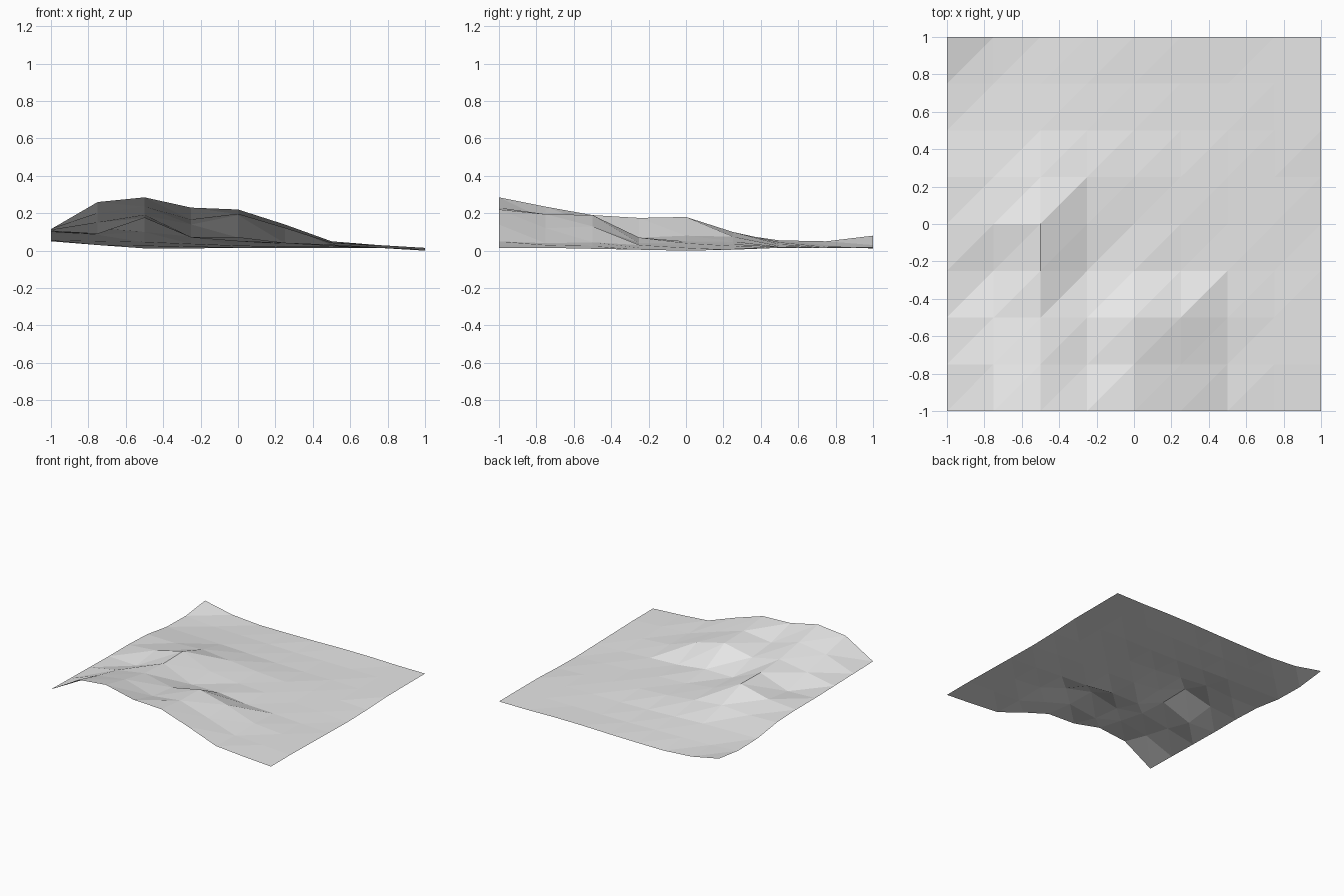
import bpy
import bmesh

cube = bpy.data.objects.get("Cube")
if cube:
    bpy.data.objects.remove(cube, do_unlink=True)


def make_material(name, colour):
    material = bpy.data.materials.new(name)
    material.use_nodes = True
    material.diffuse_color = colour
    shader = next(n for n in material.node_tree.nodes if n.type == "BSDF_PRINCIPLED")
    shader.inputs["Base Color"].default_value = colour
    return material


# Ground elevations in hundredths, one row per grid line from front to back,
# each row running from the -x side to the +x side
ELEVATIONS = [
    [11.5, 26, 28.5, 23, 22, 14, 5, 3, 1.5],
    [11, 20, 23.5, 16.5, 19.5, 12, 4, 3, 1.5],
    [10.5, 15, 19, 14, 19, 13, 4.5, 2.5, 1],
    [10, 9, 17.5, 7, 7, 4, 3, 1.5, 0.5],
    [10, 12, 18, 8, 5, 4, 2.5, 1.5, 0],
    [9, 8.5, 10, 7.5, 5, 3.5, 2.5, 1.5, 0.5],
    [5.5, 5, 4.5, 3.5, 2.5, 2, 2, 1.5, 1.5],
    [5, 3, 2.5, 2, 1.5, 1.5, 1.5, 1.5, 1.5],
    [8, 3, 1.2, 1.2, 1.5, 2, 2, 1.5, 1.5],
]


def build_terrain(name, elevations, size, material):
    """Raise a square grid to the elevations and split each cell on its diagonal."""
    bm = bmesh.new()
    cells = len(elevations) - 1
    step = size / cells
    grid = [
        [bm.verts.new((i * step - size / 2, j * step - size / 2, height / 100))
         for i, height in enumerate(row)]
        for j, row in enumerate(elevations)
    ]
    for near, far in zip(grid, grid[1:]):
        for i in range(cells):
            bm.faces.new((near[i], near[i + 1], far[i + 1]))
            bm.faces.new((near[i], far[i + 1], far[i]))
    mesh = bpy.data.meshes.new(name)
    bm.to_mesh(mesh)
    bm.free()
    mesh.materials.append(material)
    terrain = bpy.data.objects.new(name, mesh)
    bpy.context.collection.objects.link(terrain)
    return terrain


# Faceted hilly ground sheet, open underneath
build_terrain("hilly_ground", ELEVATIONS, 2, make_material("light grey", (0.8, 0.8, 0.8, 1)))
